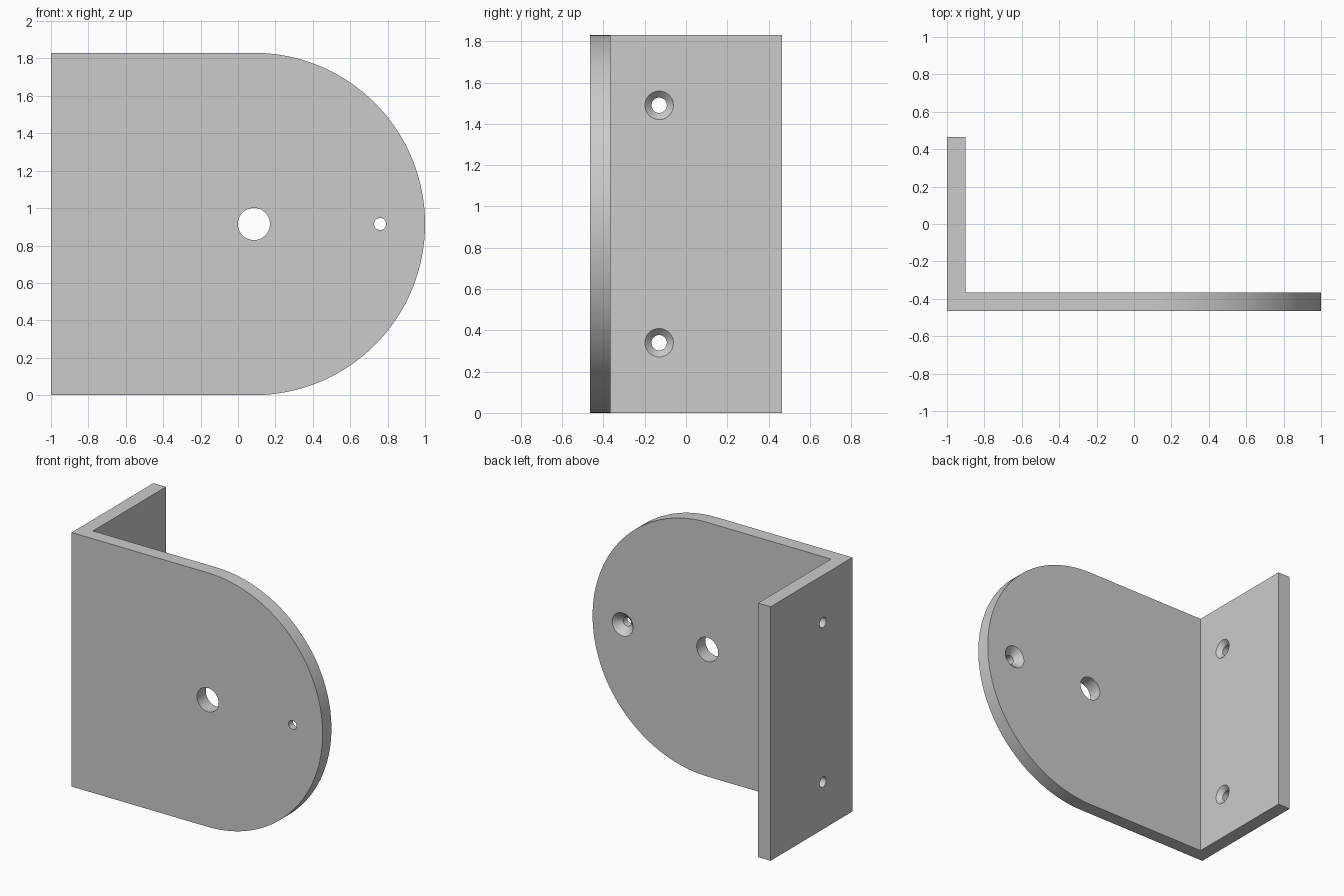
import bpy
import bmesh
from math import cos, sin, pi
from mathutils import Matrix, Vector

if "Cube" in bpy.data.objects:
    bpy.data.objects.remove(bpy.data.objects["Cube"], do_unlink=True)

R = 0.915          # half height and end radius
CX = 1 - R         # centre of the rounded end
DEPTH = 0.465      # half depth
T = 0.10           # sheet thickness

steel = bpy.data.materials.new("plain grey")
steel.use_nodes = True
grey = (0.6, 0.6, 0.6, 1)
steel.diffuse_color = grey
steel.node_tree.nodes["Principled BSDF"].inputs["Base Color"].default_value = grey


def make_object(name, bm):
    bmesh.ops.recalc_face_normals(bm, faces=bm.faces)
    mesh = bpy.data.meshes.new(name)
    bm.to_mesh(mesh)
    bm.free()
    mesh.materials.append(steel)
    obj = bpy.data.objects.new(name, mesh)
    bpy.context.collection.objects.link(obj)
    return obj


def prism(name, outline, offset):
    bm = bmesh.new()
    face = bm.faces.new([bm.verts.new(p) for p in outline])
    top = bmesh.ops.extrude_face_region(bm, geom=[face])["geom"]
    verts = [v for v in top if isinstance(v, bmesh.types.BMVert)]
    bmesh.ops.translate(bm, verts=verts, vec=offset)
    return make_object(name, bm)


def drill(name, profile, origin, axis, sides=48):
    """Revolved cutter; profile lists (radius, distance along axis)."""
    bm = bmesh.new()
    rings = [[bm.verts.new((r * cos(2 * pi * i / sides), r * sin(2 * pi * i / sides), d))
              for i in range(sides)] for r, d in profile]
    for a, b in zip(rings, rings[1:]):
        for i in range(sides):
            j = (i + 1) % sides
            bm.faces.new((a[i], a[j], b[j], b[i]))
    bm.faces.new(rings[0])
    bm.faces.new(rings[-1])
    turn = Vector(axis).to_track_quat("Z", "Y").to_matrix().to_4x4()
    bm.transform(Matrix.Translation(origin) @ turn)
    return make_object(name, bm)


def cut(target, cutter, operation):
    mod = target.modifiers.new(cutter.name, "BOOLEAN")
    mod.operation = operation
    mod.solver = "EXACT"
    mod.object = cutter
    bpy.context.view_layer.objects.active = target
    bpy.ops.object.modifier_apply(modifier=mod.name)
    bpy.data.objects.remove(cutter, do_unlink=True)


def countersink(wide, narrow):
    """Cone from the face, then a straight bore through the sheet."""
    slope = wide - narrow
    return [(wide + 0.02, 0.02), (narrow, -slope), (narrow, -T - 0.05)]


# L-shaped angle: front plate with a side flange
angle = [(-1, -DEPTH), (1.1, -DEPTH), (1.1, -DEPTH + T),
         (-1 + T, -DEPTH + T), (-1 + T, DEPTH), (-1, DEPTH)]
bracket = prism("angle_bracket", [(x, y, -0.1) for x, y in angle], (0, 0, 2 * R + 0.2))

# Rounded end of the front plate
STEPS = 64
arc = [(CX + R * sin(pi * i / STEPS), -0.6, R - R * cos(pi * i / STEPS))
       for i in range(STEPS + 1)]
outline = [(-1.1, -0.6, 0)] + arc + [(-1.1, -0.6, 2 * R)]
cut(bracket, prism("rounded_outline", outline, (0, 1.2, 0)), "INTERSECT")

# Plate holes: plain centre bore and a countersunk hole near the tip
back = -DEPTH + T
cut(bracket, drill("centre_bore", [(0.086, 0.1), (0.086, -0.2)],
                   (CX, back, R), (0, 1, 0)), "DIFFERENCE")
cut(bracket, drill("tip_hole", countersink(0.083, 0.032),
                   (0.76, back, R), (0, 1, 0)), "DIFFERENCE")

# Two countersunk holes in the flange
for z in (0.34, 1.49):
    cut(bracket, drill("flange_hole", countersink(0.069, 0.037),
                       (-1 + T, -0.13, z), (1, 0, 0)), "DIFFERENCE")

# Smooth curved walls, sharp edges
bpy.ops.object.select_all(action="DESELECT")
bracket.select_set(True)
bpy.context.view_layer.objects.active = bracket
bpy.ops.object.shade_smooth_by_angle(angle=pi / 6)
